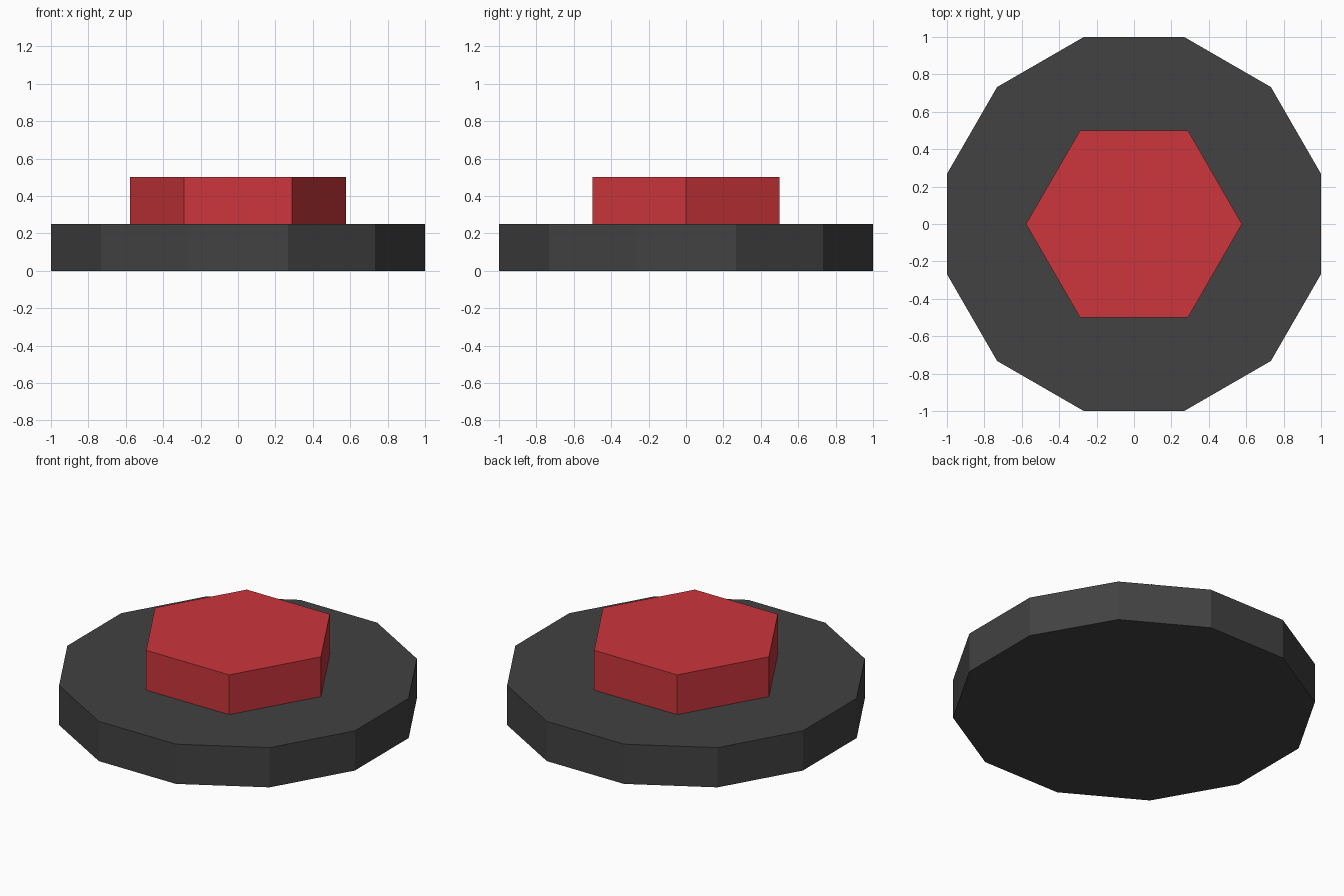
import bpy, bmesh
from math import pi, cos, sin

if "Cube" in bpy.data.objects:
    bpy.data.objects.remove(bpy.data.objects["Cube"])


def material(name, rgb):
    mat = bpy.data.materials.new(name)
    mat.diffuse_color = (*rgb, 1.0)
    mat.use_nodes = True
    mat.node_tree.nodes["Principled BSDF"].inputs["Base Color"].default_value = mat.diffuse_color
    return mat


def prism(name, sides, apothem, start, z0, z1, mat):
    """Regular flat-sided prism; start is the angle of the first corner."""
    radius = apothem / cos(pi / sides)
    bm = bmesh.new()
    corners = []
    for i in range(sides):
        a = start + 2 * pi * i / sides
        corners.append(bm.verts.new((radius * cos(a), radius * sin(a), z0)))
    base = bm.faces.new(corners)
    # Extrude the outline upwards, keeping the bottom face
    top = bmesh.ops.extrude_face_region(bm, geom=[base], use_keep_orig=True)["geom"]
    bmesh.ops.translate(bm, vec=(0, 0, z1 - z0),
                        verts=[g for g in top if isinstance(g, bmesh.types.BMVert)])
    bmesh.ops.recalc_face_normals(bm, faces=bm.faces)
    mesh = bpy.data.meshes.new(name)
    bm.to_mesh(mesh)
    bm.free()
    mesh.materials.append(mat)
    obj = bpy.data.objects.new(name, mesh)
    bpy.context.collection.objects.link(obj)
    return obj


dark_grey = material("dark grey", (0.054, 0.054, 0.054))
red = material("red", (0.604, 0.037, 0.045))

# Twelve-sided base disc
prism("base", 12, 1.0, pi / 12, 0.0, 0.25, dark_grey)
# Hexagonal button on top
prism("button", 6, 0.5, 0.0, 0.25, 0.5, red)
